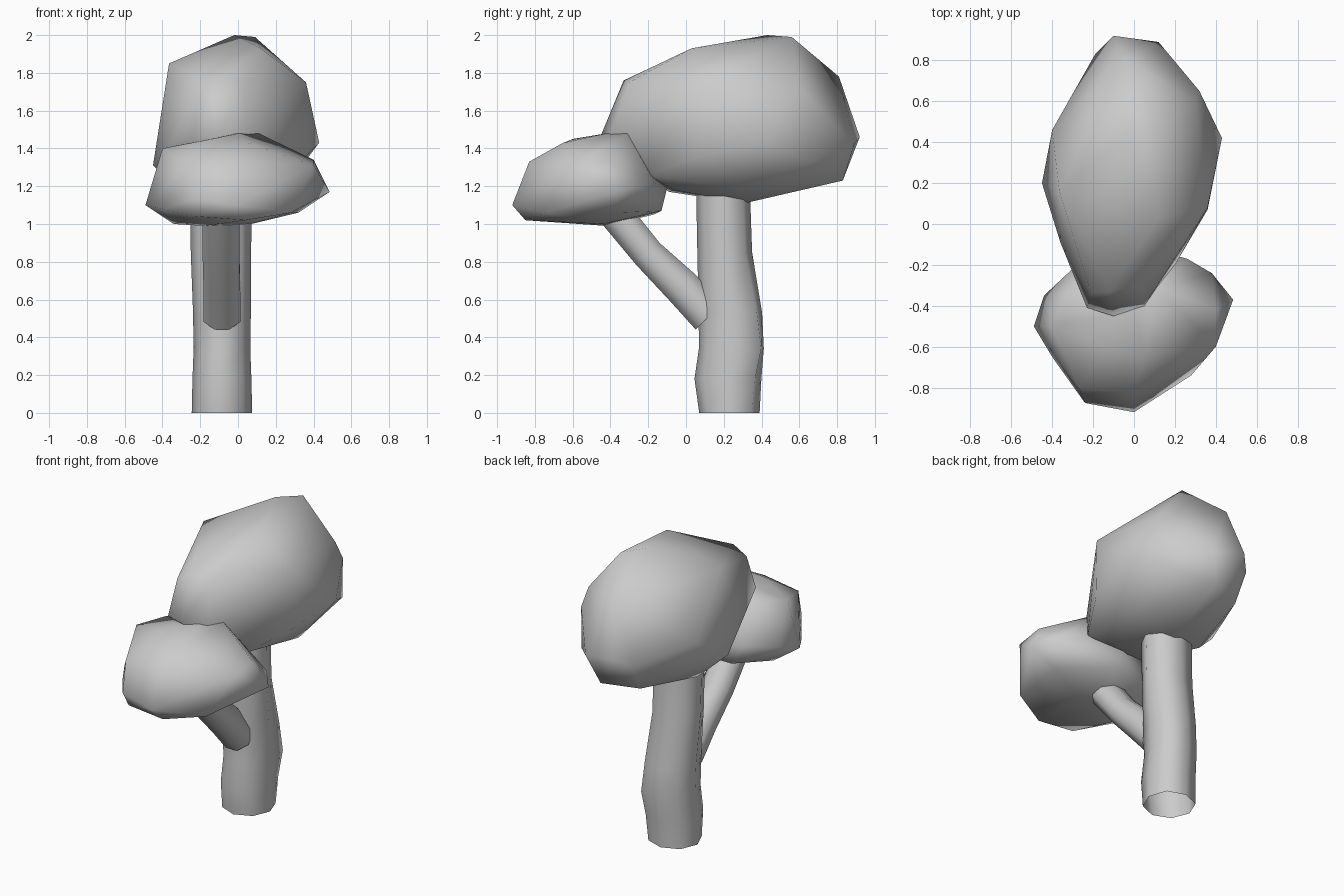
import bpy, bmesh, math


def finish(name, bm):
    bmesh.ops.recalc_face_normals(bm, faces=bm.faces[:])
    mesh = bpy.data.meshes.new(name)
    bm.to_mesh(mesh)
    bm.free()
    obj = bpy.data.objects.new(name, mesh)
    bpy.context.collection.objects.link(obj)
    bpy.context.view_layer.objects.active = obj
    obj.select_set(True)
    bpy.ops.object.shade_smooth_by_angle(angle=math.radians(80))
    obj.select_set(False)
    return obj


def foliage(name, points):
    """Faceted clump: convex hull around a few extreme points."""
    bm = bmesh.new()
    for p in points:
        bm.verts.new(p)
    bmesh.ops.convex_hull(bm, input=bm.verts[:])
    loose = [v for v in bm.verts if not v.link_faces]
    bmesh.ops.delete(bm, geom=loose, context='VERTS')
    return finish(name, bm)


def limb(name, rings, sides, phase=0.0):
    """Open loft of rings (x, y, z, half width, half depth, tilt about x,
    stretch of the back right corner)."""
    bm = bmesh.new()
    loops = []
    for x, y, z, rx, ry, tilt, corner in rings:
        t = math.radians(tilt)
        loop = []
        for i in range(sides):
            a = phase + 2 * math.pi * i / sides
            k = corner if i == 1 else 1.0
            d = k * ry * math.sin(a)
            loop.append(bm.verts.new((x + k * rx * math.cos(a),
                                      y + d * math.cos(t),
                                      z + d * math.sin(t))))
        loops.append(loop)
    for lo, hi in zip(loops, loops[1:]):
        for i in range(sides):
            j = (i + 1) % sides
            bm.faces.new((lo[i], lo[j], hi[j], hi[i]))
    return finish(name, bm)


# Trunk, bulging towards the back right in its lower half
limb("trunk", [
    (-0.085, 0.23, 0.00, 0.16, 0.16, 0, 1.05),
    (-0.085, 0.222, 0.18, 0.156, 0.177, 0, 1.15),
    (-0.085, 0.24, 0.34, 0.15, 0.172, 0, 1.30),
    (-0.085, 0.235, 0.53, 0.153, 0.168, 0, 1.18),
    (-0.09, 0.205, 0.85, 0.16, 0.145, 0, 1.05),
    (-0.092, 0.195, 1.22, 0.163, 0.142, 0, 1.05)], 8)

# Branch reaching forward to the small clump
limb("branch", [
    (-0.085, 0.12, 0.51, 0.105, 0.105, 45, 1),
    (-0.085, -0.02, 0.665, 0.105, 0.105, 45, 1),
    (-0.09, -0.20, 0.84, 0.105, 0.092, 44, 1),
    (-0.09, -0.38, 1.06, 0.105, 0.095, 38, 1)], 8, math.pi / 8)

# Large crown, listed top to bottom
foliage("large_crown", [
    (-0.02, 0.43, 2.0), (0.09, 0.56, 1.99), (0.12, 0.03, 1.93),
    (-0.365, 0.16, 1.85), (-0.12, -0.33, 1.76), (-0.21, -0.34, 1.70),
    (0.03, -0.30, 1.75), (0.36, 0.08, 1.75),
    (0.30, 0.60, 1.72), (-0.05, 0.81, 1.78),
    (-0.10, 0.92, 1.46), (0.12, 0.89, 1.42), (0.32, 0.65, 1.60),
    (0.43, 0.42, 1.43), (0.36, 0.07, 1.36), (0.20, -0.20, 1.26),
    (0.05, -0.40, 1.48), (-0.10, -0.45, 1.47), (-0.23, -0.41, 1.47),
    (-0.36, -0.09, 1.42), (-0.45, 0.20, 1.31), (-0.40, 0.46, 1.48),
    (-0.19, 0.83, 1.40), (0.05, 0.83, 1.23), (-0.18, 0.74, 1.22),
    (0.31, 0.66, 1.33), (-0.05, 0.31, 1.11), (-0.28, 0.28, 1.15),
    (0.24, 0.30, 1.18), (-0.15, -0.09, 1.17), (0.10, -0.06, 1.18)])

# Small front clump, listed top to bottom
foliage("small_crown", [
    (0.0, -0.42, 1.48), (0.11, -0.31, 1.48), (-0.14, -0.60, 1.45),
    (-0.40, -0.50, 1.40), (-0.30, -0.33, 1.42), (0.05, -0.65, 1.43),
    (0.40, -0.42, 1.34), (0.30, -0.62, 1.34), (0.0, -0.83, 1.33),
    (-0.27, -0.80, 1.31), (0.0, -0.92, 1.10), (-0.24, -0.875, 1.13),
    (0.28, -0.74, 1.06), (0.40, -0.60, 1.31), (0.485, -0.37, 1.17),
    (0.38, -0.24, 1.20), (0.26, -0.17, 1.22), (0.0, -0.10, 1.19),
    (-0.28, -0.20, 1.17), (-0.44, -0.35, 1.15), (-0.49, -0.50, 1.10),
    (-0.40, -0.65, 1.08), (0.32, -0.36, 1.06), (0.05, -0.13, 1.07),
    (-0.22, -0.17, 1.05), (-0.34, -0.44, 1.0), (-0.22, -0.84, 1.04),
    (0.04, -0.85, 1.02), (0.07, -0.44, 1.0), (-0.18, -0.42, 0.99)])
